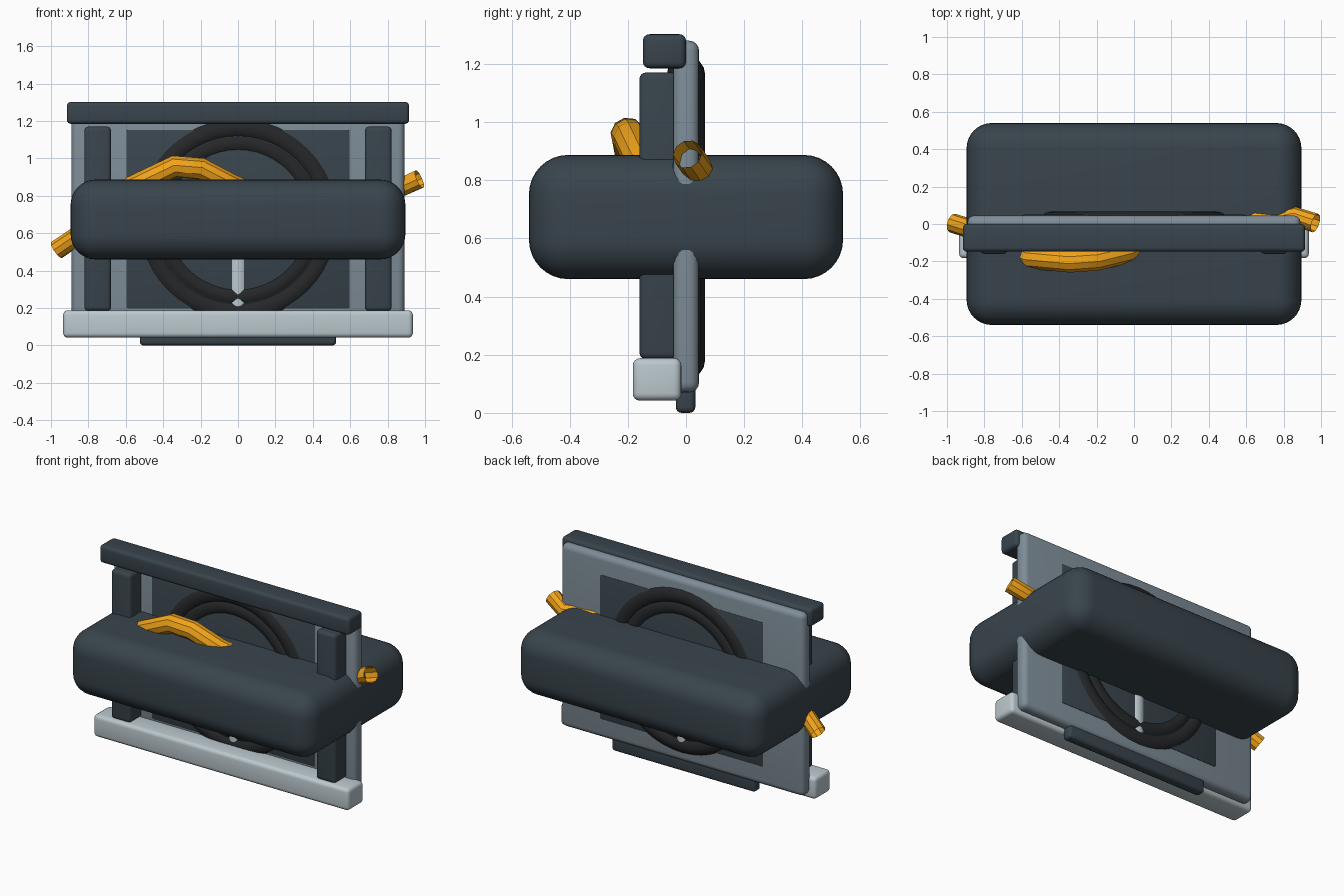
import bpy
from math import radians

if "Cube" in bpy.data.objects:
    bpy.data.objects.remove(bpy.data.objects["Cube"])


def material(name, rgb):
    m = bpy.data.materials.new(name)
    m.diffuse_color = (*rgb, 1)
    m.use_nodes = True
    m.node_tree.nodes["Principled BSDF"].inputs["Base Color"].default_value = m.diffuse_color
    return m


SLATE = material("slate", (0.04, 0.058, 0.072))
GREY = material("mid_grey", (0.21, 0.265, 0.31))
LIGHT = material("light_grey", (0.5, 0.58, 0.62))
RUBBER = material("rubber", (0.018, 0.02, 0.022))
YELLOW = material("yellow", (0.88, 0.37, 0.01))


def finish(name, mat):
    ob = bpy.context.object
    ob.name = name
    ob.data.materials.append(mat)
    bpy.ops.object.shade_smooth_by_angle(angle=radians(35))
    return ob


def box(name, x, y, z, bevel, mat, segments=4):
    """Rounded box from (min, max) ranges."""
    bpy.ops.mesh.primitive_cube_add(size=1, location=[sum(r) / 2 for r in (x, y, z)])
    ob = bpy.context.object
    ob.scale = [r[1] - r[0] for r in (x, y, z)]
    bpy.ops.object.transform_apply(location=False, rotation=False, scale=True)
    mod = ob.modifiers.new("round", "BEVEL")
    mod.width = bevel
    mod.segments = segments
    bpy.ops.object.modifier_apply(modifier="round")
    return finish(name, mat)


def ring(name, major, minor):
    bpy.ops.mesh.primitive_torus_add(
        location=(0, 0, HUB_Z), rotation=(radians(90), 0, 0),
        major_radius=major, minor_radius=minor,
        major_segments=48, minor_segments=16)
    return finish(name, RUBBER)


HUB_Z = 0.672

# Main body and upright panel
box("body", (-0.895, 0.895), (-0.54, 0.54), (0.46, 0.887), 0.135, SLATE, 8)
box("upright_panel", (-0.89, 0.89), (-0.045, 0.045), (0.07, 1.28), 0.035, GREY)
box("inset_panel", (-0.6, 0.6), (-0.05, 0.05), (0.195, 1.155), 0.012, SLATE, 2)

# Rails, posts and foot
box("top_rail", (-0.915, 0.915), (-0.148, 0.0), (1.185, 1.302), 0.022, SLATE)
box("bottom_rail", (-0.935, 0.935), (-0.183, -0.016), (0.042, 0.188), 0.025, LIGHT)
for side, s in (("left", -1), ("right", 1)):
    box(side + "_post", (s * 0.75 - 0.072, s * 0.75 + 0.072),
        (-0.16, 0.0), (0.185, 1.17), 0.022, SLATE)
box("foot", (-0.525, 0.525), (-0.035, 0.032), (0.0, 0.12), 0.02, SLATE)

# Double ring with a spoke, sunk through the panel
ring("outer_ring", 0.49, 0.066)
ring("inner_ring", 0.41, 0.062)
bpy.ops.mesh.primitive_cylinder_add(vertices=24, radius=0.06, depth=0.47,
                                    location=(0, 0, 0.425))
finish("spoke", LIGHT)

# Open-ended hose weaving through the body
path = [(-0.97, 0.005, 0.51), (-0.86, -0.03, 0.585), (-0.72, -0.11, 0.74),
        (-0.56, -0.18, 0.85), (-0.34, -0.2, 0.957), (-0.2, -0.19, 0.945),
        (-0.04, -0.15, 0.86), (0.2, -0.06, 0.76), (0.45, 0.0, 0.78),
        (0.65, 0.02, 0.855), (0.76, 0.02, 0.845), (0.86, 0.04, 0.84),
        (0.97, 0.005, 0.89)]
curve = bpy.data.curves.new("hose", "CURVE")
curve.dimensions = "3D"
spline = curve.splines.new("POLY")
spline.points.add(len(path) - 1)
for p, co in zip(spline.points, path):
    p.co = (*co, 1)
    p.radius = 1.15 if -0.6 < co[0] < 0 else 1.0
curve.bevel_depth = 0.052
curve.bevel_resolution = 3
hose = bpy.data.objects.new("hose", curve)
bpy.context.collection.objects.link(hose)
bpy.ops.object.select_all(action="DESELECT")
hose.select_set(True)
bpy.context.view_layer.objects.active = hose
bpy.ops.object.convert(target="MESH")
finish("hose", YELLOW)
